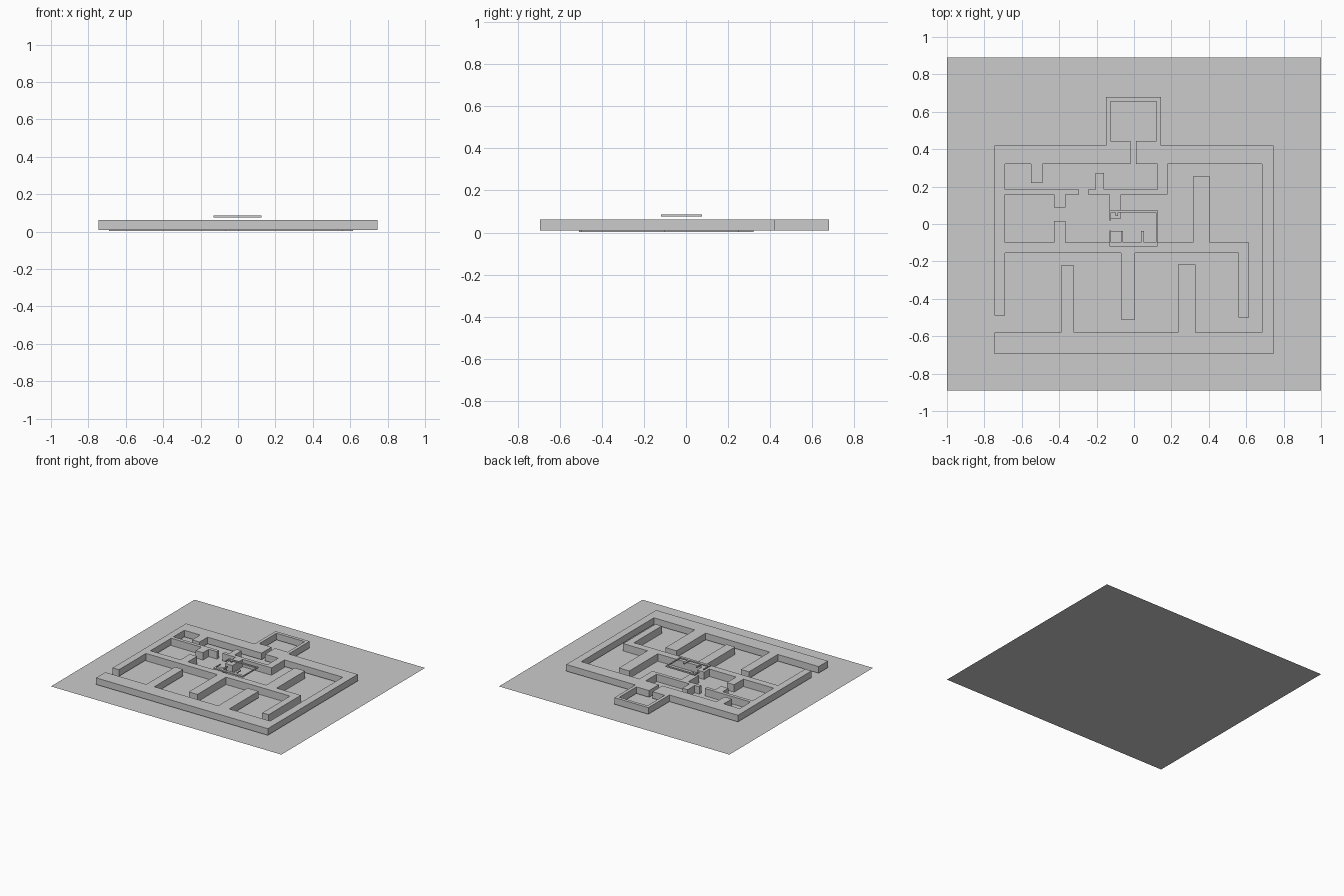
import bpy, bmesh

TOP = 0.061        # top of every full-height wall
INNER, OUTER = 0.003, 0.009


def extrude(name, outlines, z0, z1):
    """Solid prisms from plan outlines, joined in one object."""
    bm = bmesh.new()
    for pts in outlines:
        lo = [bm.verts.new((x, y, z0)) for x, y in pts]
        hi = [bm.verts.new((x, y, z1)) for x, y in pts]
        n = len(pts)
        bm.faces.new(lo[::-1])
        bm.faces.new(hi)
        for i in range(n):
            j = (i + 1) % n
            bm.faces.new((lo[i], lo[j], hi[j], hi[i]))
    bmesh.ops.recalc_face_normals(bm, faces=bm.faces)
    me = bpy.data.meshes.new(name)
    bm.to_mesh(me)
    bm.free()
    ob = bpy.data.objects.new(name, me)
    bpy.context.collection.objects.link(ob)
    return ob


def rect(x0, x1, y0, y1):
    return [(x0, y0), (x1, y0), (x1, y1), (x0, y1)]


# Flat ground sheet
bpy.ops.mesh.primitive_plane_add(size=2)
ground = bpy.context.object
ground.name = "ground_sheet"
ground.scale.y = 0.89

# Perimeter wall with its buttresses, back annex and the left doorway
extrude("perimeter_wall", [[
    (-.745, -.49), (-.745, .42), (-.15, .42), (-.15, .68), (.145, .68), (.145, .42),
    (.745, .42), (.745, -.695), (-.745, -.695), (-.745, -.58),
    (-.39, -.58), (-.39, -.223), (-.32, -.223), (-.32, -.58),
    (.235, -.58), (.235, -.217), (.33, -.217), (.33, -.58),
    (.685, -.58), (.685, .32), (.01, .32), (.01, .443), (.12, .443), (.12, .655),
    (-.125, .655), (-.125, .443), (-.02, .443), (-.02, .32),
    (-.488, .32), (-.488, .22), (-.552, .22), (-.552, .32),
    (-.69, .32), (-.69, -.49)]], OUTER, TOP)

# Rear-left partition with a stub facing the front
extrude("rear_left_partition", [[
    (-.69, .185), (-.293, .185), (-.293, .158), (-.365, .158), (-.365, .087),
    (-.428, .087), (-.428, .158), (-.69, .158)]], INNER, TOP)

# Rear-right partition, returning to the back wall
extrude("rear_right_partition", [[
    (-.245, .158), (-.245, .185), (-.205, .185), (-.205, .273), (-.16, .273),
    (-.16, .185), (.125, .185), (.125, .32), (.18, .32), (.18, .158),
    (-.07, .158), (-.07, .03), (-.132, .03), (-.132, .158)]], INNER, TOP)

# Long middle partition with stubs on both sides
extrude("middle_partition", [[
    (-.69, -.1), (-.428, -.1), (-.428, .015), (-.365, .015), (-.365, -.1),
    (-.132, -.1), (-.132, -.037), (-.07, -.037), (-.07, -.1),
    (.315, -.1), (.315, .253), (.405, .253), (.405, -.1),
    (.615, -.1), (.615, -.5), (.56, -.5), (.56, -.155),
    (.005, -.155), (.005, -.51), (-.07, -.51), (-.07, -.155), (-.69, -.155)]], INNER, TOP)

# Small thin raised plan floating over the centre
extrude("raised_frame", [
    rect(-.13, .125, .062, .075), rect(-.13, .125, -.12, -.1),
    rect(-.13, -.123, -.1, -.035), rect(-.13, -.123, .02, .062), rect(.117, .125, -.1, .062),
    rect(.038, .053, -.1, -.037), rect(-.07, -.06, -.1, -.037),
    rect(-.1, -.085, .043, .062)], .076, .085)
